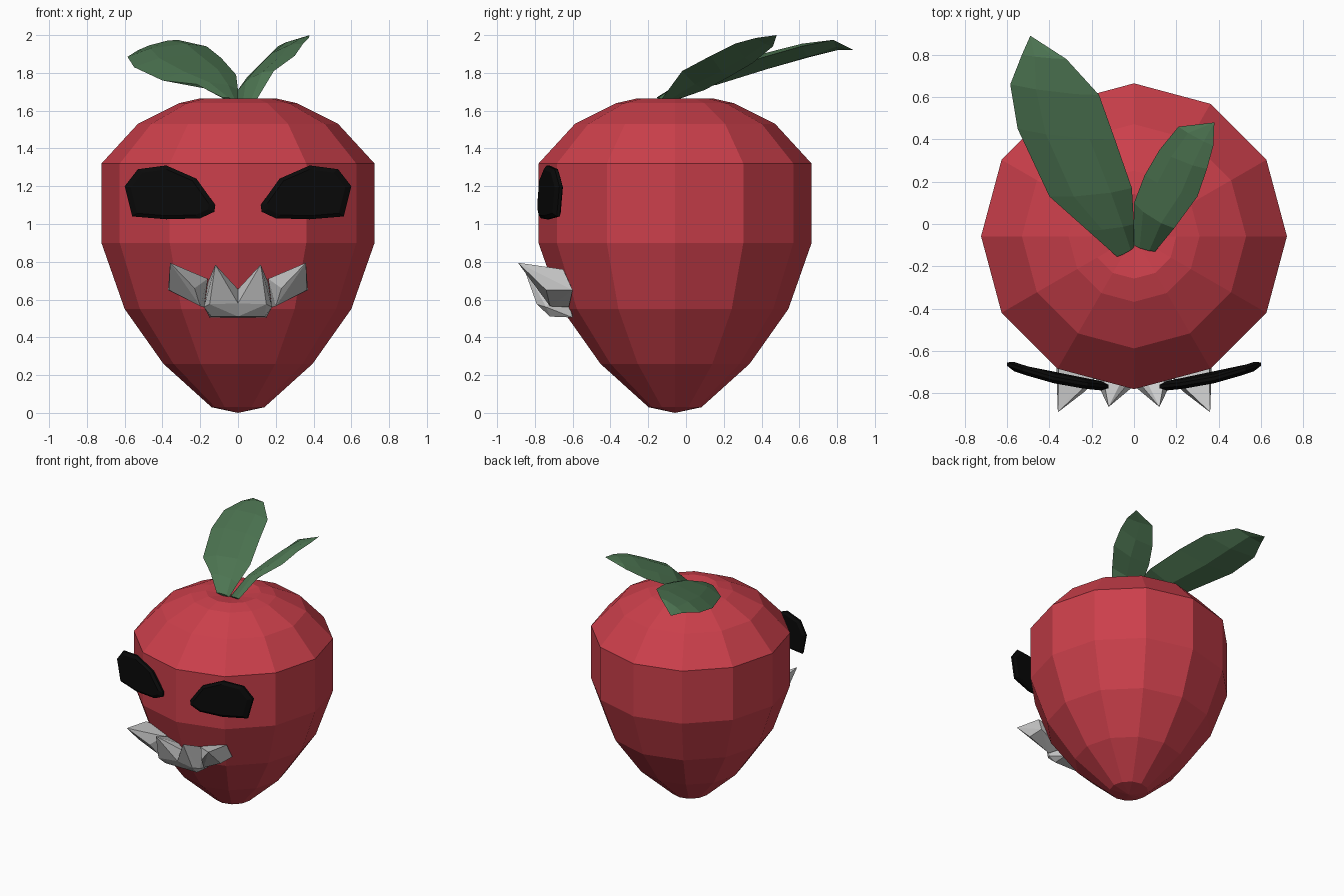
import bpy, bmesh, math
from mathutils import Vector

if "Cube" in bpy.data.objects:
    bpy.data.objects.remove(bpy.data.objects["Cube"])


def material(name, rgb):
    m = bpy.data.materials.new(name)
    m.diffuse_color = (*rgb, 1)
    m.use_nodes = True
    m.node_tree.nodes["Principled BSDF"].inputs["Base Color"].default_value = m.diffuse_color
    return m


RED = material("red", (0.6, 0.05, 0.07))
GREEN = material("green", (0.075, 0.18, 0.085))
BLACK = material("black", (0.003, 0.003, 0.003))


def finish(name, bm, mat=None):
    bmesh.ops.recalc_face_normals(bm, faces=bm.faces)
    me = bpy.data.meshes.new(name)
    bm.to_mesh(me)
    bm.free()
    if mat:
        me.materials.append(mat)
    ob = bpy.data.objects.new(name, me)
    bpy.context.collection.objects.link(ob)
    return ob


def loft(name, rings, mat, start=None, end=None):
    """Skin closed rings of points; ends close to a point or with a flat cap."""
    bm = bmesh.new()
    loops = [[bm.verts.new(p) for p in r] for r in rings]
    n = len(loops[0])
    for a, b in zip(loops, loops[1:]):
        for i in range(n):
            j = (i + 1) % n
            bm.faces.new((a[i], a[j], b[j], b[i]))
    for loop, tip in ((loops[0], start), (loops[-1], end)):
        if tip is None:
            bm.faces.new(loop)
        else:
            v = bm.verts.new(tip)
            for i in range(n):
                bm.faces.new((loop[i], loop[(i + 1) % n], v))
    return finish(name, bm, mat)


# Fruit body: twelve-sided turned profile
CY = -0.058
profile = [(0.14, 0.03), (0.395, 0.26), (0.6, 0.55), (0.723, 0.9),
           (0.723, 1.32), (0.53, 1.53), (0.31, 1.64), (0.2, 1.665)]
rings = [[(r * math.cos(k * math.pi / 6), CY + r * math.sin(k * math.pi / 6), z)
          for k in range(12)] for r, z in profile]
loft("fruit_body", rings, RED, (0, CY, 0), (0, CY, 1.635))

# Eyes: thin slanted pads with bevelled rims
eye = [(0.6, 1.2), (0.53, 1.29), (0.38, 1.31), (0.22, 1.24), (0.12, 1.1),
       (0.125, 1.065), (0.2, 1.03), (0.38, 1.025), (0.56, 1.04)]
EC = Vector((0.37, 1.16))


def eye_ring(side, scale, depth):
    pts = []
    for p in eye:
        q = EC + (Vector(p) - EC) * scale
        y = -0.768 + 0.22 * (q.x - 0.12) + depth - 0.02 * math.sin(math.pi * (q.x - 0.12) / 0.48)
        pts.append((side * q.x, y, q.y))
    return pts


for side, label in ((-1, "left"), (1, "right")):
    loft(f"{label}_eye", [eye_ring(side, 0.86, -0.022), eye_ring(side, 1, -0.008),
                          eye_ring(side, 1, 0.008), eye_ring(side, 0.86, 0.022)], BLACK)

# Teeth: faceted spikes, two on each side
outer = [(0.36, -0.89, 0.795), (0.355, -0.65, 0.76), (0.37, -0.6, 0.65),
         (0.365, -0.74, 0.65), (0.2, -0.72, 0.565), (0.18, -0.62, 0.56),
         (0.16, -0.7, 0.71), (0.16, -0.62, 0.7), (0.23, -0.79, 0.66)]
inner = [(0.12, -0.865, 0.785), (0.18, -0.74, 0.56), (0.14, -0.72, 0.51),
         (0.15, -0.6, 0.505), (0, -0.6, 0.505), (0, -0.72, 0.51),
         (0, -0.765, 0.58), (0, -0.72, 0.655), (0, -0.62, 0.64),
         (0.16, -0.65, 0.69), (0.15, -0.79, 0.575)]
for side, label in ((-1, "left"), (1, "right")):
    for part, pts in (("outer", outer), ("inner", inner)):
        bm = bmesh.new()
        for x, y, z in pts:
            bm.verts.new((side * x, y, z))
        bmesh.ops.convex_hull(bm, input=bm.verts)
        finish(f"{label}_{part}_tooth", bm)


# Leaves: lofted from pairs of edge points, with a flat-topped section
def leaf(name, stations, tip, thick):
    rings = []
    for i, (a, b) in enumerate(stations):
        l, r = Vector(a), Vector(b)
        nxt = stations[min(i + 1, len(stations) - 1)]
        prv = stations[max(i - 1, 0)]
        along = Vector(nxt[0]) + Vector(nxt[1]) - Vector(prv[0]) - Vector(prv[1])
        up = (r - l).cross(along).normalized()
        if up.z < 0:
            up = -up
        t = thick[i]
        rings.append([l, l.lerp(r, 0.3) + up * t, l.lerp(r, 0.75) + up * t, r,
                      l.lerp(r, 0.5) - up * t])
    loft(name, rings, GREEN, None, tip)


leaf("large_leaf", [((-0.08, -0.155, 1.67), (0, -0.11, 1.64)),
                    ((-0.22, -0.03, 1.74), (0, 0.0, 1.71)),
                    ((-0.4, 0.13, 1.76), (-0.01, 0.17, 1.79)),
                    ((-0.55, 0.45, 1.83), (-0.09, 0.4, 1.88)),
                    ((-0.585, 0.66, 1.885), (-0.165, 0.61, 1.94)),
                    ((-0.53, 0.8, 1.92), (-0.32, 0.78, 1.975))],
     (-0.49, 0.89, 1.92), (0.01, 0.02, 0.04, 0.035, 0.03, 0.01))
leaf("small_leaf", [((0, -0.1, 1.64), (0.1, -0.13, 1.66)),
                    ((0, 0.1, 1.71), (0.19, -0.02, 1.81)),
                    ((0.05, 0.23, 1.78), (0.3, 0.13, 1.89)),
                    ((0.12, 0.35, 1.85), (0.345, 0.26, 1.955)),
                    ((0.21, 0.46, 1.94), (0.375, 0.37, 1.985))],
     (0.38, 0.48, 2.0), (0.01, 0.025, 0.03, 0.025, 0.01))
